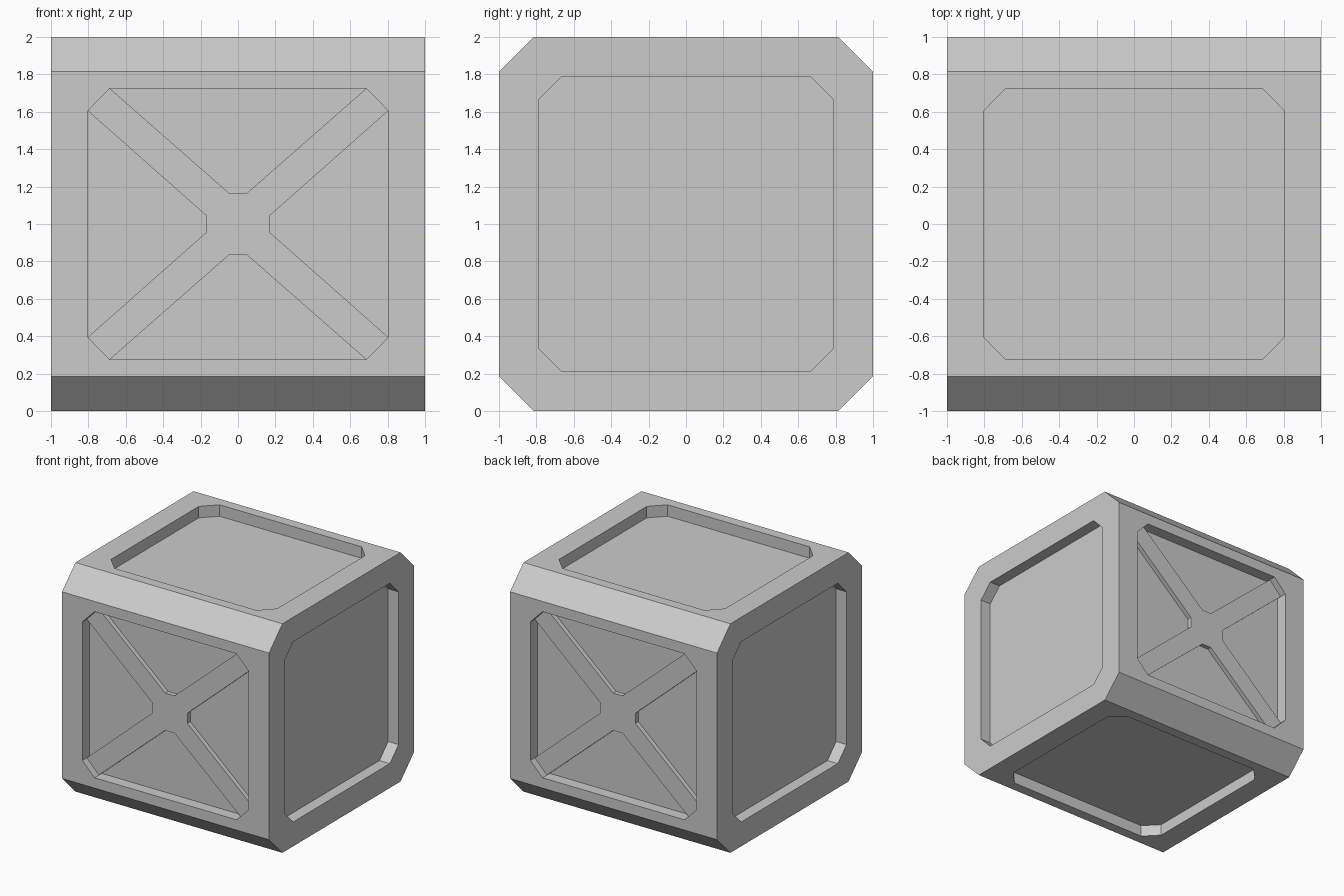
import bpy, bmesh
from mathutils import Vector

if "Cube" in bpy.data.objects:
    bpy.data.objects.remove(bpy.data.objects["Cube"])

X, Y, Z = Vector((1, 0, 0)), Vector((0, 1, 0)), Vector((0, 0, 1))
CENTRE = Vector((0, 0, 1))
FLOOR, BRACE = 0.10, 0.06      # depths of the panel floor and the brace face


def prism(name, pts, u, v, n, low, high):
    """Extrude a 2D outline (u, v) along n between two distances from the centre."""
    bm = bmesh.new()
    rings = [[bm.verts.new(CENTRE + u * a + v * b + n * d) for a, b in pts]
             for d in (low, high)]
    for ring in rings:
        bm.faces.new(ring)
    for i in range(len(pts)):
        j = (i + 1) % len(pts)
        bm.faces.new((rings[0][i], rings[0][j], rings[1][j], rings[1][i]))
    bmesh.ops.recalc_face_normals(bm, faces=bm.faces)
    mesh = bpy.data.meshes.new(name)
    bm.to_mesh(mesh)
    bm.free()
    ob = bpy.data.objects.new(name, mesh)
    bpy.context.collection.objects.link(ob)
    return ob


def four_way(quadrant):
    """Mirror one quadrant's points into a closed symmetric outline."""
    half = quadrant + [(-a, b) for a, b in reversed(quadrant)]
    return half + [(-a, -b) for a, b in half]


def octagon(w, h, cw, ch):
    return four_way([(w, h - ch), (w - cw, h)])


# Crate body with chamfered long edges
body = prism("crate_body", octagon(1, 1, 0.185, 0.185), Y, Z, X, -1, 1)

# Recessed panels on all six sides
wide = octagon(0.803, 0.725, 0.117, 0.12)
end = octagon(0.787, 0.787, 0.12, 0.12)
cutters = []
for u, v, n, outline in ((X, Z, Y, wide), (X, Y, Z, wide), (Y, Z, X, end)):
    for side in (-1, 1):
        cutters.append(prism("panel_cutter", outline, u, v, n * side, 1 - FLOOR, 1.2))

bpy.context.view_layer.objects.active = body
for cutter in cutters:
    cutter.hide_render = True
    mod = body.modifiers.new("panel", 'BOOLEAN')
    mod.operation = 'DIFFERENCE'
    mod.solver = 'EXACT'
    mod.object = cutter
    bpy.ops.object.modifier_apply(modifier=mod.name)
    bpy.data.objects.remove(cutter)

# Cross braces in the front and back panels
cross = four_way([(0.17, 0.045), (0.803, 0.605), (0.686, 0.725), (0.045, 0.163)])
for name, side in (("front_brace", -1), ("back_brace", 1)):
    prism(name, cross, X, Z, Y * side, 1 - FLOOR, 1 - BRACE)
